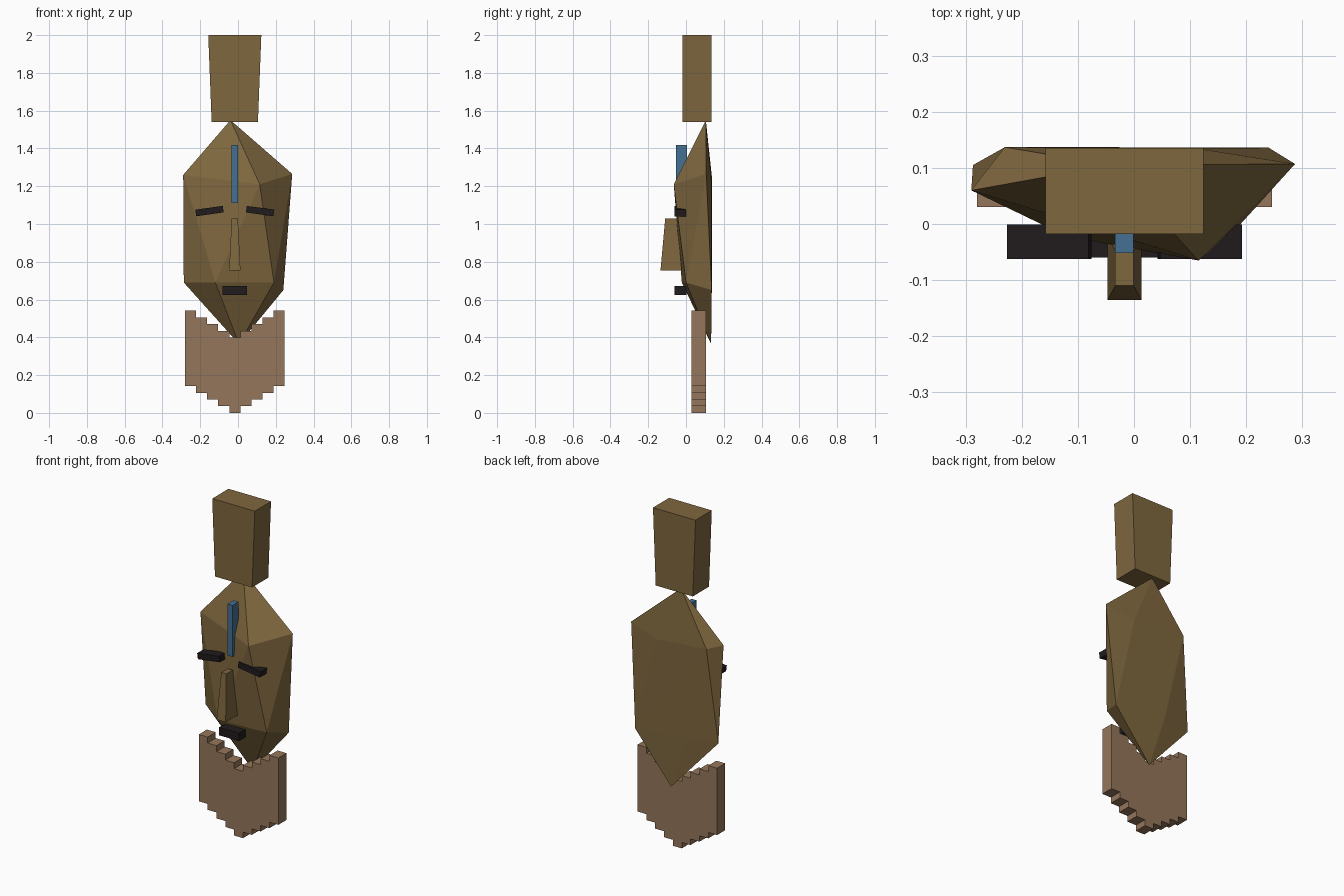
import bpy, bmesh, math
from mathutils import Matrix

if "Cube" in bpy.data.objects:
    bpy.data.objects.remove(bpy.data.objects["Cube"])

CX = -0.017  # mask centre line


def material(name, rgb):
    m = bpy.data.materials.new(name)
    m.diffuse_color = (*rgb, 1)
    m.use_nodes = True
    m.node_tree.nodes["Principled BSDF"].inputs["Base Color"].default_value = m.diffuse_color
    return m


wood = material("carved_wood", (0.21, 0.135, 0.048))
clay = material("clay", (0.30, 0.18, 0.105))
blue = material("blue_paint", (0.06, 0.16, 0.29))
dark = material("dark_paint", (0.015, 0.011, 0.012))


def finish(name, bm, mat):
    bmesh.ops.recalc_face_normals(bm, faces=bm.faces[:])
    mesh = bpy.data.meshes.new(name)
    bm.to_mesh(mesh)
    bm.free()
    mesh.materials.append(mat)
    ob = bpy.data.objects.new(name, mesh)
    bpy.context.collection.objects.link(ob)
    return ob


def frustum(name, mat, x, y0, y1, z0, z1, wx, top_wx=None, top_y=None, tilt=0):
    """Box with an optional different top width / depth and a roll about y."""
    bm = bmesh.new()
    bmesh.ops.create_cube(bm, size=1)
    for v in bm.verts:
        top = v.co.z > 0
        w = top_wx if top and top_wx else wx
        ya, yb = top_y if top and top_y else (y0, y1)
        v.co = (v.co.x * w, ya if v.co.y < 0 else yb, v.co.z * (z1 - z0))
    bm.transform(Matrix.Translation((x, 0, (z0 + z1) / 2)) @ Matrix.Rotation(tilt, 4, 'Y'))
    return finish(name, bm, mat)


# Face: rough icosahedron-like hull with a flat back
rings = [
    (-0.04, 0.105, 1.55),
    (-0.29, 0.06, 1.26), (0.115, -0.065, 1.21), (0.287, 0.107, 1.265),
    (0.11, 0.135, 1.22), (-0.23, 0.137, 1.25),
    (-0.287, 0.105, 0.69), (-0.12, -0.022, 0.69), (0.19, 0.0, 0.69),
    (0.24, 0.136, 0.65), (-0.1, 0.137, 0.69),
    (0.005, 0.133, 0.365),
]
bm = bmesh.new()
for p in rings:
    bm.verts.new(p)
bmesh.ops.convex_hull(bm, input=bm.verts[:])
finish("face", bm, wood)

# Crest on top, nose, forehead stripe and mouth
frustum("crest", wood, CX, -0.018, 0.135, 1.54, 2.0, 0.245, top_wx=0.281)
frustum("nose", wood, CX, -0.135, -0.023, 0.755, 1.03, 0.06, top_wx=0.033, top_y=(-0.11, -0.048))
frustum("forehead_stripe", blue, CX, -0.052, 0.005, 1.11, 1.417, 0.033)
frustum("mouth", dark, CX, -0.06, 0.002, 0.623, 0.671, 0.131)

# Slanted eyes
for side, s in (("left", -1), ("right", 1)):
    frustum(side + "_eye", dark, CX + s * 0.134, -0.062, -0.001, 1.051, 1.086, 0.147,
            tilt=s * math.radians(8))

# Stepped beard plate: columns dropping towards the middle
STEP, DROP = 0.0584, 0.0355
top_line, low_line = [], []
for i in range(9):
    d = 4 - abs(i - 4)
    xa, xb = CX + (i - 4.5) * STEP, CX + (i - 3.5) * STEP
    top_line += [(xa, 0.541 - d * DROP), (xb, 0.541 - d * DROP)]
    low_line += [(xa, 0.142 - d * DROP), (xb, 0.142 - d * DROP)]
bm = bmesh.new()
face = bm.faces.new([bm.verts.new((x, 0.03, z)) for x, z in top_line + low_line[::-1]])
ext = bmesh.ops.extrude_face_region(bm, geom=[face], use_keep_orig=True)
bmesh.ops.translate(bm, vec=(0, 0.076, 0),
                    verts=[g for g in ext["geom"] if isinstance(g, bmesh.types.BMVert)])
finish("beard", bm, clay)
